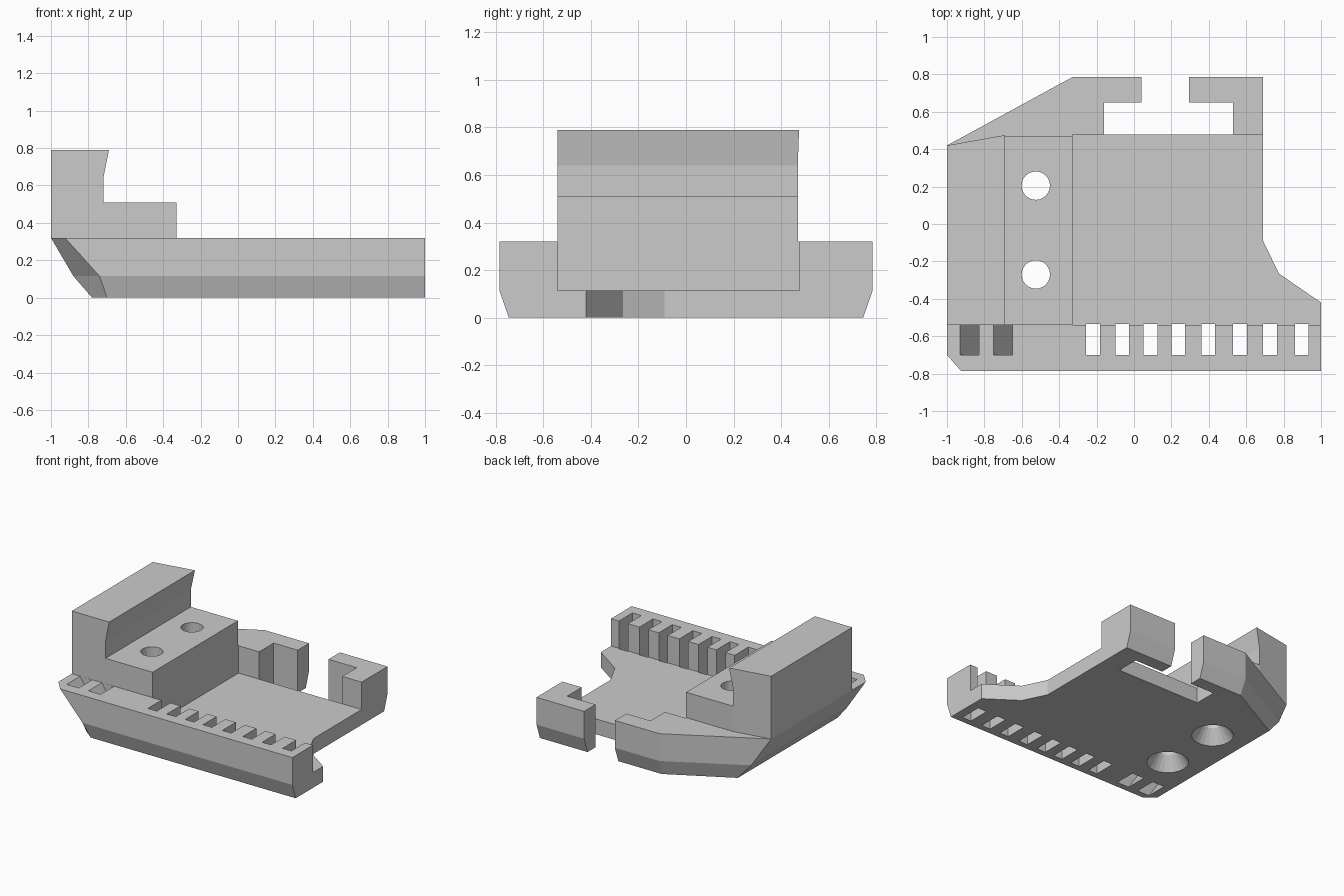
import bpy, bmesh, math

if "Cube" in bpy.data.objects:
    bpy.data.objects.remove(bpy.data.objects["Cube"])


def solid(name, rings):
    """Closed solid lofted through rings of equal point count."""
    bm = bmesh.new()
    loops = [[bm.verts.new(p) for p in r] for r in rings]
    n = len(loops[0])
    for a, b in zip(loops, loops[1:]):
        for i in range(n):
            j = (i + 1) % n
            bm.faces.new((a[i], a[j], b[j], b[i]))
    bm.faces.new(loops[0])
    bm.faces.new(loops[-1])
    bmesh.ops.recalc_face_normals(bm, faces=bm.faces)
    mesh = bpy.data.meshes.new(name)
    bm.to_mesh(mesh)
    bm.free()
    ob = bpy.data.objects.new(name, mesh)
    bpy.context.collection.objects.link(ob)
    return ob


def box(name, x0, x1, y0, y1, z0, z1, lean=0):
    """Box whose bottom is shifted along x by lean."""
    return solid(name, [[(x0 + d, y0, z), (x1 + d, y0, z), (x1 + d, y1, z), (x0 + d, y1, z)]
                        for z, d in ((z0, lean), (z1, 0))])


def disc(x, y, r, z, n=24):
    return [(x + r * math.cos(math.tau * i / n), y + r * math.sin(math.tau * i / n), z) for i in range(n)]


def combine(target, other, op):
    other.hide_render = True
    m = target.modifiers.new(op.lower(), 'BOOLEAN')
    m.operation, m.solver, m.object = op, 'EXACT', other
    bpy.context.view_layer.objects.active = target
    bpy.ops.object.modifier_apply(modifier=m.name)
    bpy.data.objects.remove(other, do_unlink=True)


# Base hull: chamfered underside and raked left end
right_edge = [(1, -.42), (.775, -.265), (.69, -.09)]


def hull_ring(z, left_front, y, back_left):
    return [(px, py, z) for px, py in left_front + [(1, -y)] + right_edge + [(.69, y)] + back_left]


body = solid("mounting_tray", [
    hull_ring(0, [(-.78, -.68), (-.70, -.745)], .745, [(-.32, .745), (-.78, .50)]),
    hull_ring(.115, [(-.88, -.65), (-.74, -.785)], .785, [(-.33, .785), (-.88, .485)]),
    hull_ring(.32, [(-1, -.70), (-.925, -.785)], .785, [(-.33, .785), (-1, .42)]),
])

# Hooked clamp block with a slightly angled back
hook = [(-1, .32), (-.72, .32), (-.72, .64), (-.69, .79), (-1, .79)]
combine(body, solid("hook", [
    [(x, -.54, z) for x, z in hook],
    [(x, .42 + (x + 1) * .05 / .28, z) for x, z in hook]]), 'UNION')
combine(body, box("ledge", -.72, -.30, -.54, .47, .32, .51), 'UNION')

# Open channel, rear pocket and its mouth
combine(body, box("channel", -.33, 1.1, -.54, .478, .115, 1), 'DIFFERENCE')
combine(body, box("pocket", -.16, .53, .478, .65, -.1, 1), 'DIFFERENCE')
combine(body, box("pocket_mouth", .04, .295, .60, .9, -.1, 1), 'DIFFERENCE')

# Comb of straight slots along the front rail
for x in (-.257, -.10, .052, .20, .36, .53, .69, .86):
    combine(body, box("slot", x, x + .074, -.70, -.535, -.1, 1), 'DIFFERENCE')

# Two leaning slots near the raked end
for x in (-.93, -.75):
    k = .05 * .21 / .32
    combine(body, box("leaning_slot", x - k, x + .10 - k, -.70, -.541, -.05, .37, .21 * .42 / .32), 'DIFFERENCE')

# Countersunk screw holes
for y in (.205, -.27):
    combine(body, solid("screw_hole", [
        disc(-.525, y, .156, -.02), disc(-.525, y, .076, .10), disc(-.525, y, .076, .9)]), 'DIFFERENCE')
